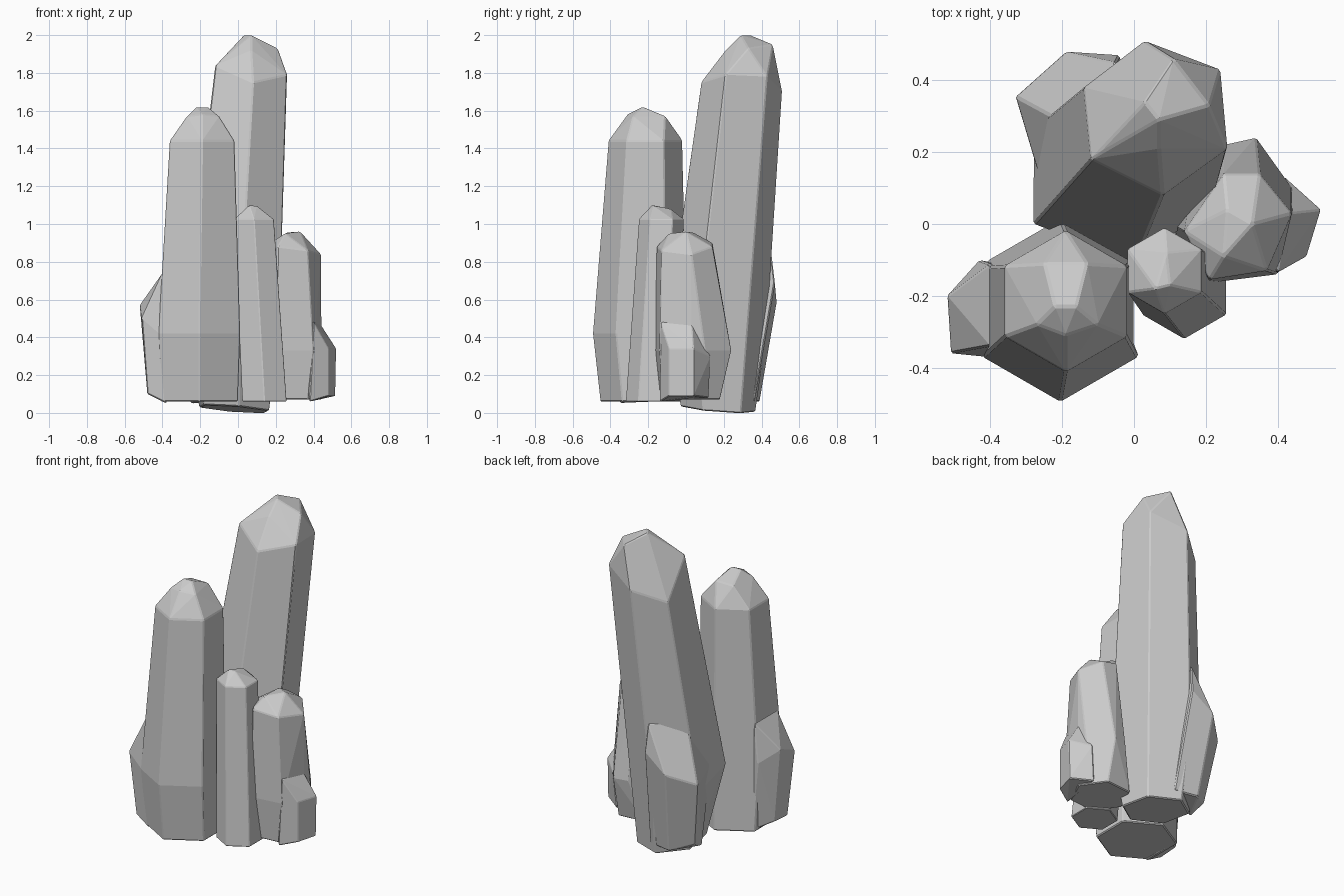
import bpy, bmesh, math


def ring(cx, cy, z, r, rot, tx=0.0, ty=0.0, n=6):
    """Polygon cross-section; tx and ty tilt its plane."""
    pts = []
    for i in range(n):
        a = math.radians(rot + i * 360 / n)
        dx, dy = r * math.cos(a), r * math.sin(a)
        pts.append((cx + dx, cy + dy, z + tx * dx + ty * dy))
    return pts


def crystal(name, points, bevel=0.006):
    """Faceted convex shard wrapped around its ring and tip points."""
    bm = bmesh.new()
    for p in points:
        bm.verts.new(p)
    bmesh.ops.convex_hull(bm, input=bm.verts[:])
    loose = [v for v in bm.verts if not v.link_faces]
    bmesh.ops.delete(bm, geom=loose, context='VERTS')
    bmesh.ops.dissolve_limit(bm, angle_limit=math.radians(5),
                             verts=bm.verts[:], edges=bm.edges[:])
    bmesh.ops.recalc_face_normals(bm, faces=bm.faces[:])
    me = bpy.data.meshes.new(name)
    bm.to_mesh(me)
    bm.free()
    ob = bpy.data.objects.new(name, me)
    bpy.context.collection.objects.link(ob)
    mod = ob.modifiers.new("edge_softening", 'BEVEL')
    mod.width = bevel
    mod.segments = 1
    mod.limit_method = 'ANGLE'
    mod.angle_limit = math.radians(20)


# Tall leaning crystal at the back
crystal("tall_crystal",
        ring(-0.03, 0.16, 0.42, 0.27, 37)
        + [(-0.28, 0.0, 0.5)]
        + ring(-0.02, 0.17, 0.02, 0.20, 37, -0.08, -0.08)
        + [(0.08, 0.08, 1.75), (0.26, 0.21, 1.79), (0.24, 0.43, 1.78),
           (0.03, 0.51, 1.70), (-0.14, 0.38, 1.62), (-0.12, 0.18, 1.84)]
        + [(0.03, 0.34, 2.0), (0.07, 0.29, 2.0), (0.21, 0.33, 1.93),
           (0.11, 0.46, 1.95), (0.07, 0.21, 1.92)])

# Stub growing from the back of the tall crystal
crystal("tall_crystal_stub",
        [(-0.21, 0.29, 0.85), (-0.05, 0.45, 0.86), (-0.05, 0.2, 0.85),
         (-0.33, 0.355, 0.51), (-0.19, 0.48, 0.58), (-0.04, 0.47, 0.69),
         (-0.26, 0.12, 0.55), (-0.25, 0.20, 0.05), (-0.27, 0.30, 0.10),
         (-0.15, 0.39, 0.06), (0.0, 0.36, 0.06)])

# Second crystal at front left
crystal("left_crystal",
        ring(-0.205, -0.22, 0.06, 0.235, 30)
        + ring(-0.205, -0.245, 0.42, 0.25, 30)
        + ring(-0.19, -0.215, 1.44, 0.197, 30)
        + [(-0.22, -0.23, 1.62), (-0.16, -0.23, 1.62), (-0.25, -0.11, 1.57),
           (-0.13, -0.11, 1.57), (-0.10, -0.28, 1.57), (-0.27, -0.28, 1.57),
           (-0.19, -0.31, 1.58)])

# Stub on its left side
crystal("left_crystal_stub",
        [(-0.40, -0.11, 0.74), (-0.40, -0.34, 0.74), (-0.25, -0.22, 0.74),
         (-0.52, -0.20, 0.57), (-0.51, -0.36, 0.50), (-0.36, -0.375, 0.37),
         (-0.43, -0.10, 0.50), (-0.48, -0.20, 0.11), (-0.48, -0.33, 0.10),
         (-0.38, -0.35, 0.05), (-0.38, -0.11, 0.06)])

# Thin crystal at the front
crystal("thin_crystal",
        ring(0.14, -0.185, 0.06, 0.135, 30)
        + ring(0.085, -0.13, 1.025, 0.12, 30)
        + [(0.06, -0.18, 1.10), (0.10, -0.17, 1.095), (0.09, -0.08, 1.08)],
        0.004)

# Short crystal on the right
crystal("right_crystal",
        ring(0.27, 0.02, 0.07, 0.175, 65)
        + [(0.34, 0.24, 0.33), (0.25, 0.22, 0.33), (0.44, 0.10, 0.33),
           (0.40, -0.14, 0.33), (0.20, -0.165, 0.33), (0.12, 0.0, 0.33)]
        + [(0.35, 0.14, 0.88), (0.44, 0.03, 0.84), (0.37, -0.13, 0.86),
           (0.21, -0.155, 0.88), (0.14, -0.02, 0.88), (0.25, 0.14, 0.90)]
        + [(0.33, 0.0, 0.96), (0.26, 0.04, 0.955), (0.25, -0.09, 0.95)],
        0.005)

# Stub on its right side
crystal("right_crystal_stub",
        [(0.40, -0.135, 0.48), (0.43, 0.03, 0.48), (0.30, 0.0, 0.48),
         (0.42, 0.13, 0.30), (0.52, 0.04, 0.34), (0.48, -0.09, 0.34),
         (0.515, 0.04, 0.09), (0.48, -0.09, 0.09), (0.38, -0.14, 0.06),
         (0.40, 0.12, 0.08)],
        0.004)
